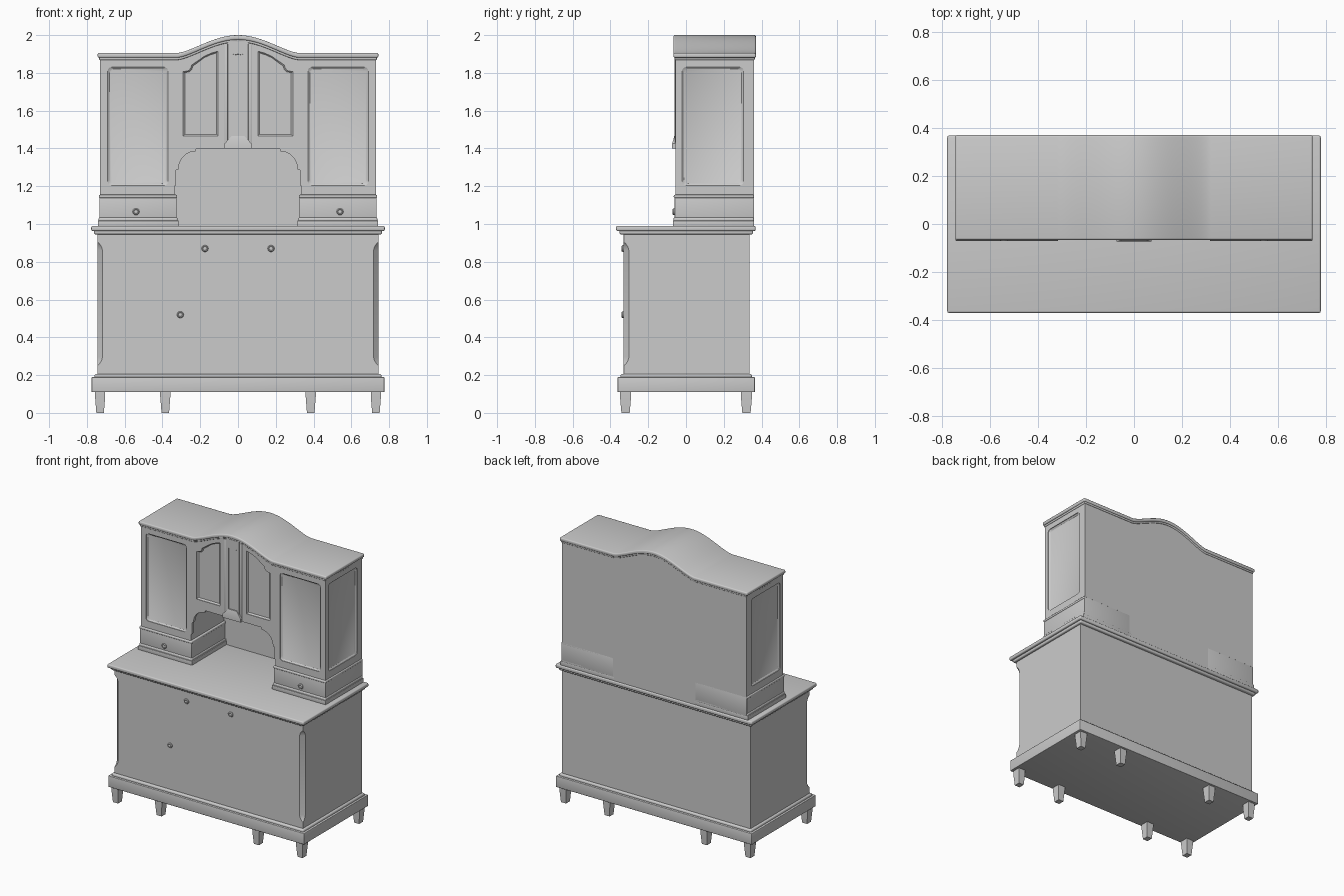
import bpy, bmesh
from math import pi, cos, sin

if "Cube" in bpy.data.objects:
    bpy.data.objects.remove(bpy.data.objects["Cube"])


def finish(obj, bevel=0.0, segments=3):
    bpy.ops.object.select_all(action='DESELECT')
    bpy.context.view_layer.objects.active = obj
    obj.select_set(True)
    if bevel:
        m = obj.modifiers.new("edge", 'BEVEL')
        m.width, m.segments, m.limit_method = bevel, segments, 'ANGLE'
        m.angle_limit = 0.9
        bpy.ops.object.modifier_apply(modifier=m.name)
    bpy.ops.object.shade_smooth_by_angle(angle=0.6)
    return obj


def loft(name, rings, bevel=0.0, segments=3):
    """Closed solid through rings with equal point counts."""
    bm = bmesh.new()
    vs = [[bm.verts.new(p) for p in r] for r in rings]
    n = len(rings[0])
    for a, b in zip(vs, vs[1:]):
        for i in range(n):
            j = (i + 1) % n
            bm.faces.new((a[i], a[j], b[j], b[i]))
    bm.faces.new(vs[0])
    bm.faces.new(vs[-1])
    bmesh.ops.recalc_face_normals(bm, faces=bm.faces)
    me = bpy.data.meshes.new(name)
    bm.to_mesh(me)
    bm.free()
    obj = bpy.data.objects.new(name, me)
    bpy.context.collection.objects.link(obj)
    return finish(obj, bevel, segments)


def prism(name, pts, y0, y1, bevel=0.0):
    return loft(name, [[(x, y, z) for x, z in pts] for y in (y0, y1)], bevel)


def box(name, x0, x1, y0, y1, z0, z1, bevel=0.0):
    return prism(name, [(x0, z0), (x1, z0), (x1, z1), (x0, z1)], y0, y1, bevel)


def rect(a0, a1, b0, b1, r=0.02, n=4):
    """Rounded rectangle outline."""
    out = []
    for k, (a, b) in enumerate([(a1 - r, b1 - r), (a0 + r, b1 - r), (a0 + r, b0 + r), (a1 - r, b0 + r)]):
        for i in range(n + 1):
            t = pi / 2 * (k + i / n)
            out.append((a + r * cos(t), b + r * sin(t)))
    return out


def recess(target, pts, place, depth=0.012, slope=0.01):
    """Cut a sunken panel; place(a, b, d) maps outline and depth to space."""
    us, vs = [p[0] for p in pts], [p[1] for p in pts]
    cu, cv = (min(us) + max(us)) / 2, (min(vs) + max(vs)) / 2
    su = 1 - 2 * slope / (max(us) - min(us))
    sv = 1 - 2 * slope / (max(vs) - min(vs))
    inner = [(cu + (a - cu) * su, cv + (b - cv) * sv) for a, b in pts]
    rings = [[place(a, b, d) for a, b in o]
             for o, d in ((pts, -0.02), (pts, 0.004), (inner, depth))]
    cutter = loft("panel_cutter", rings)
    cutter.hide_render = True
    m = target.modifiers.new("panel", 'BOOLEAN')
    m.operation, m.solver, m.object = 'DIFFERENCE', 'EXACT', cutter
    finish(target)
    bpy.ops.object.modifier_apply(modifier=m.name)
    bpy.data.objects.remove(cutter)


def arch(x, base):
    return base + (0.095 * (0.5 + 0.5 * cos(pi * x / 0.32)) ** 0.7 if abs(x) < 0.32 else 0)


def arch_line(w, base, n=32):
    xs = [-w] + [-0.32 + 0.64 * i / n for i in range(n + 1)] + [w]
    return [(x, arch(x, base)) for x in xs]


def mirror(pts):
    return [(-a, b) for a, b in pts]


# Tapered feet
for x in (-0.73, -0.385, 0.385, 0.73):
    for y in (-0.32, 0.32):
        loft("foot", [[(x + s * h, y + t * h * 1.1, z) for s, t in ((-1, -1), (1, -1), (1, 1), (-1, 1))]
                      for h, z in ((0.02, 0), (0.027, 0.09), (0.027, 0.115))])

# Plinth with stepped, chamfered top
box("plinth", -0.775, 0.775, -0.362, 0.365, 0.11, 0.19, 0.004)
box("plinth_moulding", -0.76, 0.76, -0.347, 0.35, 0.18, 0.206, 0.01)


# Lower carcass with stopped chamfers on the front corners
def body_ring(z, c):
    w, f, b = 0.745, -0.33, 0.335
    return [(-w, b, z), (-w, f + c, z), (-w + c, f, z), (w - c, f, z), (w, f + c, z), (w, b, z)]


stops = [(0.2, .0005), (0.25, .0005), (0.26, .012), (0.275, .022), (0.295, .028)]
top_stops = [(0.86, .028), (0.88, .022), (0.895, .012), (0.905, .0005), (0.955, .0005)]
loft("lower_cabinet", [body_ring(z, c) for z, c in stops + top_stops])

# Worktop
box("worktop_moulding", -0.762, 0.762, -0.352, 0.355, 0.945, 0.97, 0.009)
box("worktop", -0.777, 0.777, -0.37, 0.368, 0.963, 0.99, 0.008)


# Round knobs and lock plate
def knob(name, x, z, y):
    prof = [(0.018, 0.004), (0.018, -0.006), (0.014, -0.011), (0.010, -0.009), (0.006, -0.011)]
    loft(name, [[(x + r * cos(2 * pi * i / 20), y + d, z + r * sin(2 * pi * i / 20)) for i in range(20)]
                for r, d in prof])


for x, z in ((-0.175, 0.87), (0.175, 0.87), (-0.305, 0.52)):
    knob("lower_knob", x, z, -0.33)

# Drawer pedestals under the side cupboards
for s in (-1, 1):
    def side_box(name, xi, xo, y0, z0, z1, bevel):
        box(name, min(s * xi, s * xo), max(s * xi, s * xo), y0, 0.36, z0, z1, bevel)
    side_box("pedestal_base", 0.315, 0.742, -0.07, 0.988, 1.018, 0.003)
    side_box("pedestal_base_moulding", 0.32, 0.738, -0.066, 1.01, 1.035, 0.008)
    side_box("pedestal_drawer", 0.325, 0.733, -0.06, 1.02, 1.15, 0.002)
    side_box("pedestal_moulding", 0.322, 0.737, -0.065, 1.138, 1.155, 0.006)
    knob("drawer_knob", s * 0.54, 1.065, -0.06)

# Upper carcass with the open niche
top = arch_line(0.73, 1.875)[::-1]
core = prism("upper_cabinet", [(-0.73, 1.15), (-0.335, 1.15), (-0.335, 1.4), (0.335, 1.4),
                               (0.335, 1.15), (0.73, 1.15)] + top, -0.034, 0.36)
box("niche_back", -0.34, 0.34, 0.32, 0.36, 0.985, 1.41)

# Front board with shaped brackets
curve = [(-0.225 - 0.09 * cos(t * pi / 16), 1.29 + 0.095 * sin(t * pi / 16)) for t in range(9)]
left = [(-0.335, 1.15), (-0.335, 1.2), (-0.327, 1.205), (-0.327, 1.285)] + curve + [(-0.22, 1.4)]
front = prism("upper_front", [(-0.73, 1.15)] + left + mirror(left)[::-1] + [(0.73, 1.15)] + top,
              -0.055, -0.034)


def on_front(a, b, d):
    return (a, -0.055 + d, b)


# Sunken panels in doors and sides
inner_door = [(-0.29, 1.465), (-0.105, 1.465), (-0.105, 1.915), (-0.14, 1.905), (-0.175, 1.89),
              (-0.21, 1.866), (-0.245, 1.842), (-0.25, 1.825), (-0.262, 1.812), (-0.29, 1.806)]
side_door = rect(-0.69, -0.37, 1.205, 1.83)
for shape in (inner_door, side_door):
    recess(front, shape, on_front)
    recess(front, mirror(shape), on_front)
for s in (-1, 1):
    recess(core, rect(-0.02, 0.305, 1.205, 1.83), lambda a, b, d: (s * (0.73 - d), a, b))
finish(front)
finish(core)

# Centre pilaster, edge beads and flared foot block
pil = box("centre_pilaster", -0.052, 0.052, -0.061, -0.04, 1.42, 1.966)
recess(pil, [(-0.033, 1.465), (0.033, 1.465), (0.033, 1.905), (0.02, 1.895), (0, 1.9),
             (-0.02, 1.895), (-0.033, 1.905)], lambda a, b, d: (a, -0.061 + d, b), 0.01, 0.005)
finish(pil)
for s in (-1, 1):
    box("pilaster_bead", s * 0.063 - 0.009, s * 0.063 + 0.009, -0.059, -0.045, 1.42, 1.957, 0.004)
loft("pilaster_foot", [[(-w, y, z), (w, y, z), (w, -0.04, z), (-w, -0.04, z)]
                       for w, y, z in ((0.072, -0.073, 1.4), (0.072, -0.073, 1.425), (0.034, -0.062, 1.466))])


# Arched cornice in two layers
def cornice(name, w, y0, y1, z0, z1, bevel):
    prism(name, arch_line(w, z0) + arch_line(w, z1)[::-1], y0, y1, bevel)


cornice("cornice_lower", 0.735, -0.06, 0.364, 1.868, 1.886, 0.005)
cornice("cornice_upper", 0.743, -0.066, 0.37, 1.88, 1.905, 0.008)
